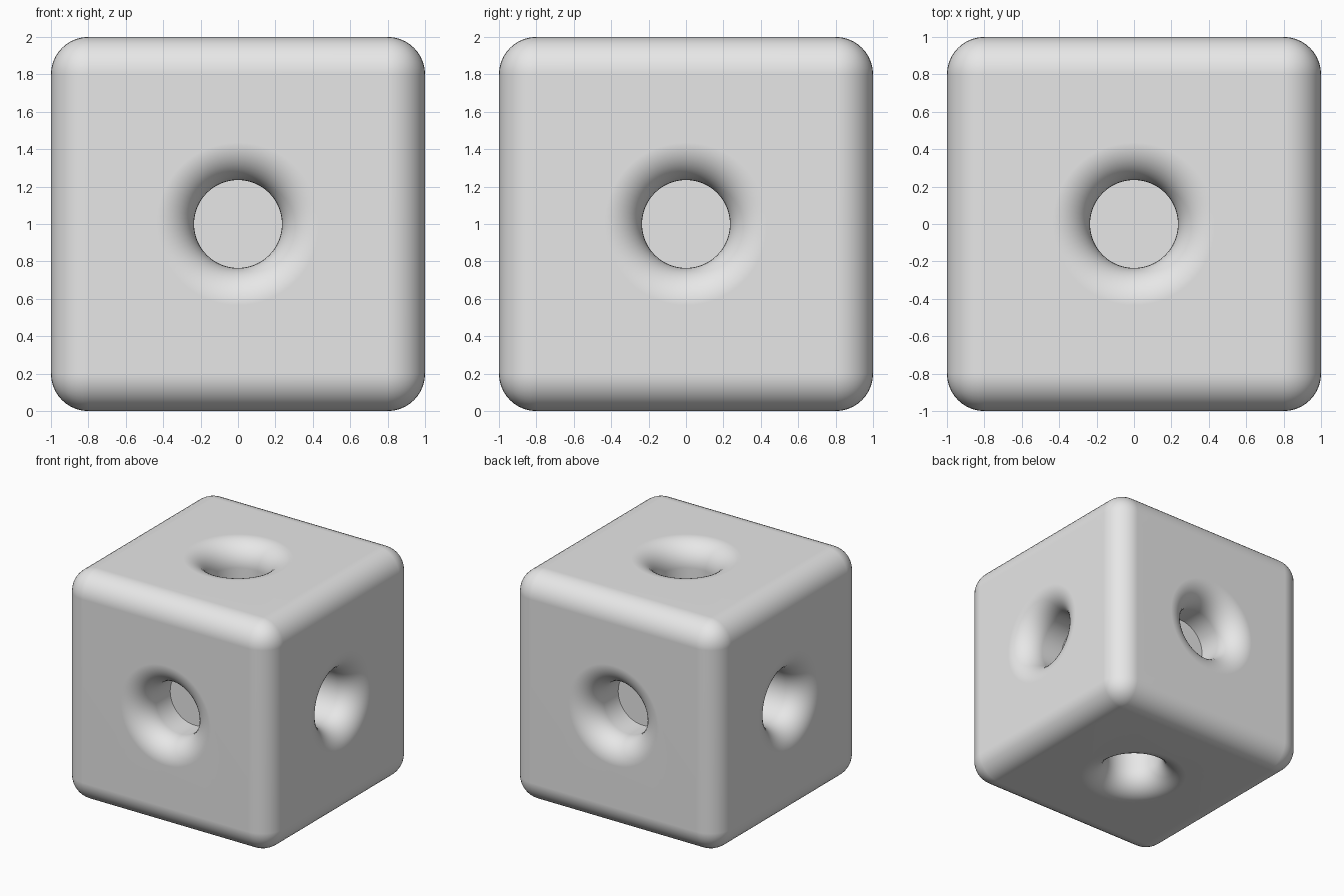
import bpy
import bmesh
from math import cos, sin, pi

old = bpy.data.objects.get("Cube")
if old:
    bpy.data.objects.remove(old, do_unlink=True)

ROUND = 0.2          # radius of the outer edges and of the hole lips
HOLE_RADIUS = 0.235
HOLE_DEPTH = 0.4
SIDES = 64
LIP_STEPS = 10

grey = bpy.data.materials.new("plain grey")
grey.use_nodes = True
colour = (0.8, 0.8, 0.8, 1)
grey.diffuse_color = colour
for node in grey.node_tree.nodes:
    if node.type == 'BSDF_PRINCIPLED':
        node.inputs["Base Color"].default_value = colour


def hole_profile():
    """Radius and depth of each ring, from the flared lip to the floor."""
    rings = []
    for i in range(LIP_STEPS + 1):
        a = pi / 2 * i / LIP_STEPS
        rings.append((HOLE_RADIUS + ROUND * (1 - sin(a)), ROUND * (1 - cos(a))))
    rings.append((HOLE_RADIUS, HOLE_DEPTH))
    return rings


def sink_hole(bm, face):
    """Replace a flat square face with one that has a blind, flared hole."""
    corners = list(face.verts)
    centre = face.calc_center_median()
    normal = face.normal.copy()
    u = (corners[0].co - centre).normalized()
    v = normal.cross(u)
    bmesh.ops.delete(bm, geom=[face], context='FACES_ONLY')

    rings = []
    for radius, depth in hole_profile():
        ring = []
        for i in range(SIDES):
            a = 2 * pi * i / SIDES
            ring.append(bm.verts.new(
                centre + (u * cos(a) + v * sin(a)) * radius - normal * depth))
        rings.append(ring)

    # flat surround, one piece per side of the square
    quarter = SIDES // 4
    for k in range(4):
        arc = [rings[0][(k * quarter + i) % SIDES] for i in range(quarter + 1)]
        bm.faces.new([corners[k], corners[(k + 1) % 4]] + arc[::-1])

    # lip and wall, then floor
    for outer, inner in zip(rings, rings[1:]):
        for i in range(SIDES):
            j = (i + 1) % SIDES
            bm.faces.new((outer[i], outer[j], inner[j], inner[i]))
    bm.faces.new(rings[-1])


# rounded block
bm = bmesh.new()
bmesh.ops.create_cube(bm, size=2)
bmesh.ops.bevel(bm, geom=bm.edges[:], offset=ROUND, offset_type='OFFSET',
                segments=10, profile=0.5, affect='EDGES')
bm.normal_update()

# a hole in each of the six flat sides
for flat in [f for f in bm.faces if f.calc_area() > 1]:
    sink_hole(bm, flat)
bm.normal_update()

mesh = bpy.data.meshes.new("rounded_block")
bm.to_mesh(mesh)
bm.free()
mesh.materials.append(grey)
block = bpy.data.objects.new("rounded_block", mesh)
block.location.z = 1
bpy.context.collection.objects.link(block)

# smooth curves, crisp floor rims, flat sides
bpy.ops.object.select_all(action='DESELECT')
block.select_set(True)
bpy.context.view_layer.objects.active = block
bpy.ops.object.shade_smooth_by_angle(angle=pi / 5)
weighted = block.modifiers.new("even shading", 'WEIGHTED_NORMAL')
weighted.keep_sharp = True
